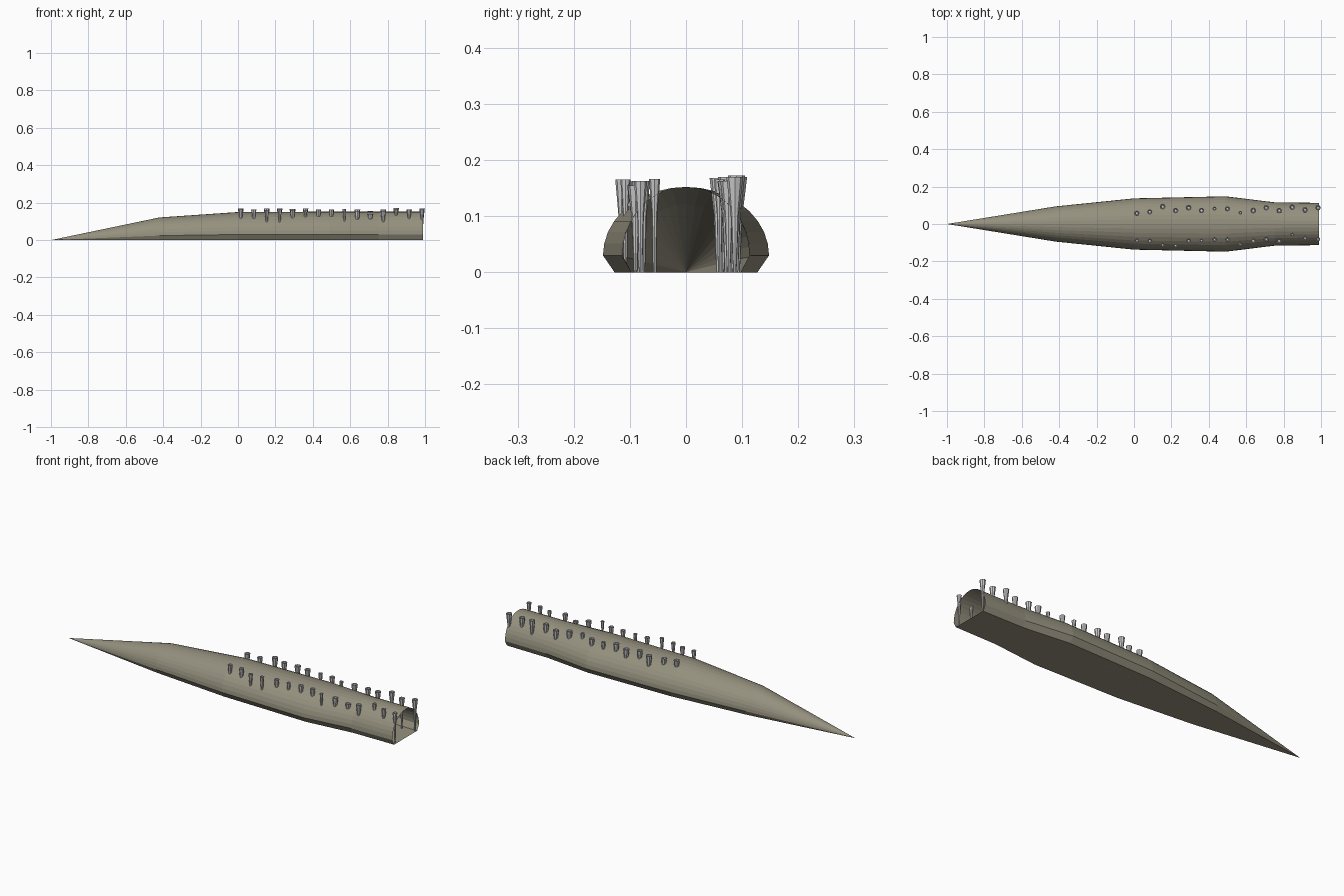
import bpy, bmesh
from math import sin, cos, pi

if "Cube" in bpy.data.objects:
    bpy.data.objects.remove(bpy.data.objects["Cube"])


def new_object(name, bm, mat=None):
    bmesh.ops.recalc_face_normals(bm, faces=bm.faces[:])
    mesh = bpy.data.meshes.new(name)
    bm.to_mesh(mesh)
    bm.free()
    ob = bpy.data.objects.new(name, mesh)
    bpy.context.collection.objects.link(ob)
    if mat:
        mesh.materials.append(mat)
    return ob


def bridge(bm, a, b):
    n = len(a)
    for i in range(n):
        j = (i + 1) % n
        bm.faces.new((a[i], a[j], b[j], b[i]))


# Tapered shell: flat floor, flared lower edge, arched roof, open at +x
shell_mat = bpy.data.materials.new("olive_shell")
shell_mat.diffuse_color = (0.30, 0.28, 0.21, 1)
shell_mat.use_nodes = True
shell_mat.node_tree.nodes["Principled BSDF"].inputs["Base Color"].default_value = shell_mat.diffuse_color

# x, half width, edge height, roof height
STATIONS = [(-0.42, 0.094, 0.024, 0.121), (0.0, 0.137, 0.03, 0.15),
            (0.49, 0.148, 0.03, 0.152), (0.75, 0.116, 0.03, 0.152),
            (0.99, 0.113, 0.03, 0.152)]
ARCH = 18
bm = bmesh.new()
rings = []
for x, w, e, h in STATIONS:
    pts = [(w * cos(pi * i / ARCH), e + (h - e) * sin(pi * i / ARCH))
           for i in range(ARCH + 1)]
    pts += [(-w * 0.86, 0), (w * 0.86, 0)]
    rings.append([bm.verts.new((x, y, z)) for y, z in pts])
for a, b in zip(rings, rings[1:]):
    bridge(bm, a, b)
tip = bm.verts.new((-1, 0, 0))
first = rings[0]
for i in range(len(first)):
    bm.faces.new((tip, first[i - 1], first[i]))
new_object("shell", bm, shell_mat)


# Hollow-topped spikes that pass down through the roof to the floor
def spike(bm, x, y, top, r, sides=8):
    loops = []
    for rad, z in ((0.003, 0.0), (r * 0.5, top * 0.62), (r, top),
                   (r * 0.7, top), (r * 0.5, top - 0.015)):
        loops.append([bm.verts.new((x + rad * cos(2 * pi * i / sides),
                                    y + rad * sin(2 * pi * i / sides), z))
                      for i in range(sides)])
    for a, b in zip(loops, loops[1:]):
        bridge(bm, a, b)
    bm.faces.new(loops[0])
    bm.faces.new(loops[-1])


# Rows of (y, top height, radius), evenly spaced along x
LEFT = [(.057, .168, .015), (.065, .163, .014), (.093, .17, .016),
        (.072, .17, .015), (.087, .165, .016), (.072, .17, .015),
        (.082, .163, .011), (.081, .163, .014), (.06, .165, .010),
        (.072, .163, .016), (.087, .155, .015), (.072, .163, .015),
        (.09, .172, .015), (.076, .163, .015), (.087, .17, .015)]
RIGHT = [(-.088, .163, .012), (-.09, .163, .013), (-.112, .16, .011),
         (-.115, .165, .011), (-.09, .16, .013), (-.088, .16, .010),
         (-.083, .163, .013), (-.083, .163, .013), (-.108, .165, .009),
         (-.09, .155, .015), (-.08, .139, .014), (-.09, .155, .014),
         (-.056, .166, .010), (-.076, .163, .012), (-.081, .163, .012)]
for name, row in (("left_spikes", LEFT), ("right_spikes", RIGHT)):
    bm = bmesh.new()
    for i, (y, top, r) in enumerate(row):
        spike(bm, 0.015 + 0.0692 * i, y, top, r)
    new_object(name, bm)
